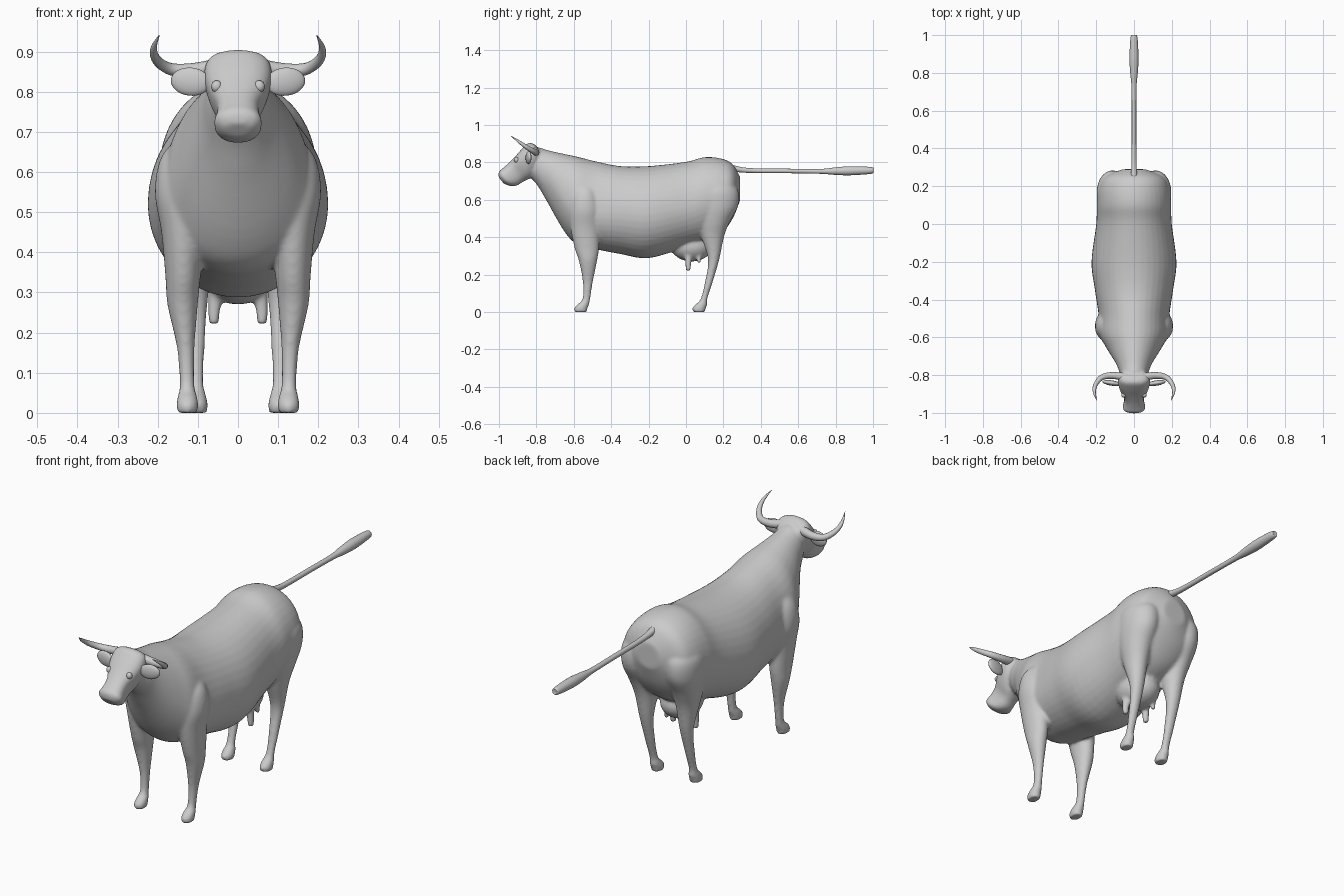
import bpy, bmesh, math
from mathutils import Vector, Matrix

if "Cube" in bpy.data.objects:
    bpy.data.objects.remove(bpy.data.objects["Cube"])

coat = bpy.data.materials.new("plain grey")
coat.use_nodes = True
grey = (0.6, 0.6, 0.6, 1)
coat.diffuse_color = grey
coat.node_tree.nodes["Principled BSDF"].inputs["Base Color"].default_value = grey


def spline(keys, steps):
    """Catmull-Rom through tuples of any length."""
    pts = [Vector(key) for key in keys]
    pts = [pts[0]] + pts + [pts[-1]]
    out = []
    for p, q, r, s in zip(pts, pts[1:], pts[2:], pts[3:]):
        for i in range(steps):
            t = i / steps
            out.append(q + ((r - p) * t + (2*p - 5*q + 4*r - s) * t**2
                            + (3*q - p - 3*r + s) * t**3) / 2)
    return out + [pts[-1]]


def loft(bm, keys, axis, side=1, power=1, steps=5, sides=40):
    """Closed skin through sections (x, y, z, half width, rise, drop)."""
    axis = Vector(axis).normalized()
    up = Vector((1, 0, 0)).cross(axis)
    rings = []
    for x, y, z, width, rise, drop in spline(keys, steps):
        ring = []
        for i in range(sides):
            angle = math.tau * i / sides
            across, along = (math.copysign(abs(v) ** power, v)
                             for v in (math.cos(angle), math.sin(angle)))
            point = Vector((0, y, z)) + up * along * (rise if along > 0 else drop)
            point.x = side * (x + across * width)
            ring.append(bm.verts.new(point))
        rings.append(ring)
    for a, b in zip(rings, rings[1:]):
        for i in range(sides):
            j = (i + 1) % sides
            bm.faces.new((a[i], a[j], b[j], b[i]))
    bm.faces.new(rings[0][::-1])
    bm.faces.new(rings[-1])


def place(name, data):
    data.materials.append(coat)
    ob = bpy.data.objects.new(name, data)
    bpy.context.collection.objects.link(ob)
    return ob


def finish(name, bm):
    bmesh.ops.recalc_face_normals(bm, faces=bm.faces)
    mesh = bpy.data.meshes.new(name)
    bm.to_mesh(mesh)
    bm.free()
    mesh.polygons.foreach_set("use_smooth", [True] * len(mesh.polygons))
    return place(name, mesh)


def ball(name, centre, size, turn=0, tilt=0):
    bm = bmesh.new()
    matrix = (Matrix.Translation(centre) @ Matrix.Rotation(turn, 4, 'Z')
              @ Matrix.Rotation(tilt, 4, 'Y') @ Matrix.Diagonal((*size, 1)))
    bmesh.ops.create_uvsphere(bm, u_segments=24, v_segments=16, radius=1, matrix=matrix)
    finish(name, bm)


def hoof(x, y):
    """Lowest sections of a leg, from fetlock to sole."""
    return [(x, y + .012, .04, .025, .032), (x, y, .02, .028, .036),
            (x, y, 0, .026, .033)]


def teat(x, y, tip, radius):
    return [(x - .006, y, tip + .09, radius * 1.6, radius * 1.6),
            (x, y, tip + .03, radius * 1.2, radius * 1.2), (x, y, tip, radius, radius)]


# Trunk and neck: y, top, widest height, bottom, half width
trunk = [
    (-.84, .86, .79, .73, .05), (-.79, .88, .77, .67, .075),
    (-.74, .865, .73, .585, .095), (-.65, .845, .61, .43, .15),
    (-.58, .83, .55, .36, .185), (-.48, .805, .53, .335, .188),
    (-.35, .78, .53, .31, .207), (-.2, .78, .52, .288, .225),
    (0, .803, .56, .345, .2), (.1, .828, .6, .37, .197),
    (.19, .82, .62, .42, .188), (.25, .79, .64, .5, .155),
    (.29, .72, .65, .6, .06)]
body = bmesh.new()
loft(body, [(0, y, middle, width, top - middle, middle - bottom)
            for y, top, middle, bottom, width in trunk], (0, 1, 0))

# Head from poll down to muzzle: y, z, half width, rise, drop
head = [
    (-.79, .873, .055, .03, .03), (-.81, .863, .08, .052, .05),
    (-.845, .83, .084, .053, .08), (-.885, .795, .071, .046, .095),
    (-.92, .765, .053, .042, .085), (-.95, .738, .054, .043, .078),
    (-.975, .72, .06, .04, .06), (-.99, .706, .035, .02, .025)]
loft(body, [(0, *row) for row in head], (0, .78, .62), power=.85)

# Legs: x, y, z, half width, half depth
front_leg = [
    (.11, -.53, .7, .02, .03), (.13, -.54, .64, .06, .065),
    (.137, -.54, .55, .07, .085), (.136, -.54, .45, .055, .078),
    (.137, -.53, .34, .044, .065), (.138, -.524, .27, .038, .048),
    (.13, -.525, .16, .022, .027), (.127, -.533, .07, .019, .021),
    *hoof(.126, -.562)]
hind_leg = [
    (.09, .16, .72, .04, .05), (.11, .165, .66, .08, .11),
    (.116, .165, .57, .08, .114), (.115, .15, .48, .066, .083),
    (.11, .143, .4, .05, .06), (.107, .148, .28, .032, .03),
    (.106, .122, .16, .023, .021), (.105, .096, .07, .02, .018),
    *hoof(.103, .07)]
limbs = [front_leg, hind_leg, teat(.06, .012, .22, .013), teat(.055, .07, .26, .01)]
for side in (1, -1):
    for limb in limbs:
        loft(body, [(*row, row[-1]) for row in limb], (0, 0, -1), side)

# Udder
ball_matrix = Matrix.Translation((0, .03, .35)) @ Matrix.Diagonal((.09, .11, .08, 1))
bmesh.ops.create_uvsphere(body, u_segments=32, v_segments=20, radius=1, matrix=ball_matrix)

# Blend the overlapping parts into one skin
skin = finish("body", body)
remesh = skin.modifiers.new("blend", 'REMESH')
remesh.mode = 'VOXEL'
remesh.voxel_size = 0.007
remesh.use_smooth_shade = True
smooth = skin.modifiers.new("soften", 'SMOOTH')
smooth.factor = 0.5
smooth.iterations = 10

# Tail: y, height, radius
tail = bmesh.new()
loft(tail, [(0, y, z, radius, radius, radius) for y, z, radius in (
    (.22, .775, .02), (.33, .757, .013), (.55, .754, .012), (.72, .752, .013),
    (.8, .753, .02), (.88, .755, .024), (.99, .757, .018), (1, .757, .008))],
    (0, 1, 0), sides=20)
finish("tail", tail)

# Horns, ears and eyes on both sides
horn_path = [(.05, -.81, .862, .021), (.115, -.802, .853, .018),
             (.17, -.812, .857, .015), (.203, -.85, .88, .012),
             (.21, -.89, .908, .008), (.196, -.935, .941, .001)]
for side, label in ((1, "left"), (-1, "right")):
    curve = bpy.data.curves.new(label + "_horn", 'CURVE')
    curve.dimensions = '3D'
    curve.bevel_depth = 1
    curve.bevel_resolution = 4
    curve.use_fill_caps = True
    points = spline(horn_path, 6)
    line = curve.splines.new('POLY')
    line.points.add(len(points) - 1)
    for point, (x, y, z, radius) in zip(line.points, points):
        point.co = (side * x, y, z, 1)
        point.radius = radius
    line.use_smooth = True
    place(label + "_horn", curve)
    ball(label + "_ear", (side * .118, -.842, .825), (.05, .014, .035),
         turn=side * .15, tilt=side * -.1)
    ball(label + "_eye", (side * .053, -.906, .813), (.014, .013, .015))
